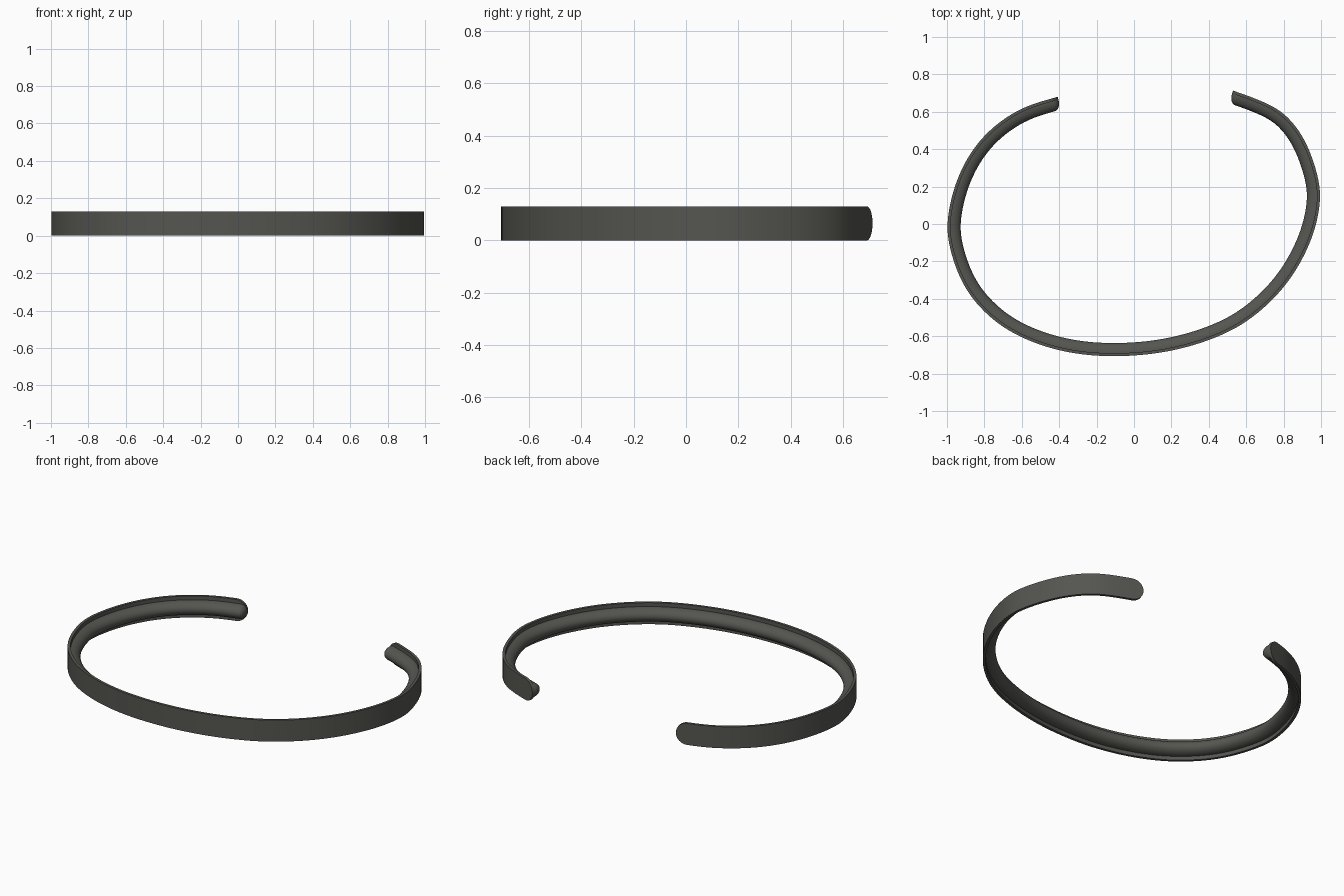
import bpy, math
from mathutils import Vector

if "Cube" in bpy.data.objects:
    bpy.data.objects.remove(bpy.data.objects["Cube"])

H = 0.13          # band height
PLATE = 0.016     # outer strip thickness
BEAD_R = 0.042    # bead half height
BEAD_D = 0.054    # bead depth inward

# outer outline of the cuff seen from above
PTS = [Vector(p) for p in [
    (-.408, .68), (-.61, .615), (-.80, .476), (-.93, .28), (-.995, .05), (-.985, -.13),
    (-.90, -.35), (-.745, -.52), (-.56, -.625), (-.345, -.688), (-.115, -.708),
    (.136, -.69), (.377, -.63), (.60, -.525), (.805, -.337), (.94, -.107),
    (.995, .107), (.98, .267), (.91, .455), (.805, .588), (.68, .658), (.53, .713)]]

# smooth curve through the points
ext = [2 * PTS[0] - PTS[1]] + PTS + [2 * PTS[-1] - PTS[-2]]
fine = []
for i in range(1, len(ext) - 2):
    a, b, c, d = ext[i - 1:i + 3]
    for k in range(30):
        t = k / 30
        fine.append(0.5 * (2 * b + (c - a) * t + (2 * a - 5 * b + 4 * c - d) * t * t
                           + (3 * b - a - 3 * c + d) * t ** 3))
fine.append(PTS[-1])
for _ in range(150):
    fine = [fine[0]] + [(fine[i - 1] + 2 * fine[i] + fine[i + 1]) / 4
                        for i in range(1, len(fine) - 1)] + [fine[-1]]
cum = [0]
for p, q in zip(fine, fine[1:]):
    cum.append(cum[-1] + (q - p).length)
L = cum[-1]


def frame(s):
    """Point and inward normal at arc length s."""
    i = max(j for j in range(len(fine) - 1) if cum[j] <= s or j == 0)
    p = fine[i].lerp(fine[i + 1], (s - cum[i]) / (cum[i + 1] - cum[i]))
    a, b = fine[max(i - 6, 0)], fine[min(i + 7, len(fine) - 1)]
    t = (b - a).normalized()
    return p, Vector((-t.y, t.x))


def stations(r):
    """Arc lengths, dense at both rounded ends."""
    end = [r * (1 - math.cos(math.pi / 2 * k / 10)) for k in range(10)]
    mid = [r + (L - 2 * r) * k / 140 for k in range(141)]
    return end + mid + [L - e for e in reversed(end)]


def sweep(name, r, section, mat):
    """Sweep section(scale) -> [(inward, z)] along the path with round ends."""
    verts, faces = [], []
    for s in stations(r):
        e = min(s, L - s, r)
        k = max(math.sqrt(max(0, 1 - (1 - e / r) ** 2)), 0.02)
        p, n = frame(s)
        sec = section(k)
        for d, z in sec:
            q = p + n * d
            verts.append((q.x, q.y, H / 2 + z))
    m = len(sec)
    rows = len(verts) // m
    for i in range(rows - 1):
        for j in range(m):
            a, b = i * m + j, i * m + (j + 1) % m
            faces.append((a, b, b + m, a + m))
    faces += [tuple(range(m))[::-1], tuple(range((rows - 1) * m, rows * m))]
    me = bpy.data.meshes.new(name)
    me.from_pydata(verts, [], faces)
    me.materials.append(mat)
    ob = bpy.data.objects.new(name, me)
    bpy.context.collection.objects.link(ob)
    bpy.ops.object.select_all(action='DESELECT')
    ob.select_set(True)
    bpy.context.view_layer.objects.active = ob
    bpy.ops.object.mode_set(mode='EDIT')
    bpy.ops.mesh.select_all(action='SELECT')
    bpy.ops.mesh.normals_make_consistent(inside=False)
    bpy.ops.object.mode_set(mode='OBJECT')
    bpy.ops.object.shade_smooth_by_angle(angle=math.radians(35))


metal = bpy.data.materials.new("dark_grey_metal")
metal.diffuse_color = (0.09, 0.09, 0.08, 1)
metal.use_nodes = True
metal.node_tree.nodes["Principled BSDF"].inputs["Base Color"].default_value = metal.diffuse_color

# flat outer strip with semicircular ends
sweep("outer_strip", H / 2,
      lambda k: [(0, -k * H / 2), (PLATE, -k * H / 2), (PLATE, k * H / 2), (0, k * H / 2)], metal)


# half-round bead along the inside, with domed ends
def bead(k):
    arc = [math.pi * (j / 16 - 0.5) for j in range(17)]
    pts = [(PLATE + (BEAD_D * k) * math.cos(a), BEAD_R * k * math.sin(a)) for a in arc]
    return [(PLATE - 0.004, -BEAD_R * k)] + pts + [(PLATE - 0.004, BEAD_R * k)]


sweep("inner_bead", 0.035, bead, metal)
